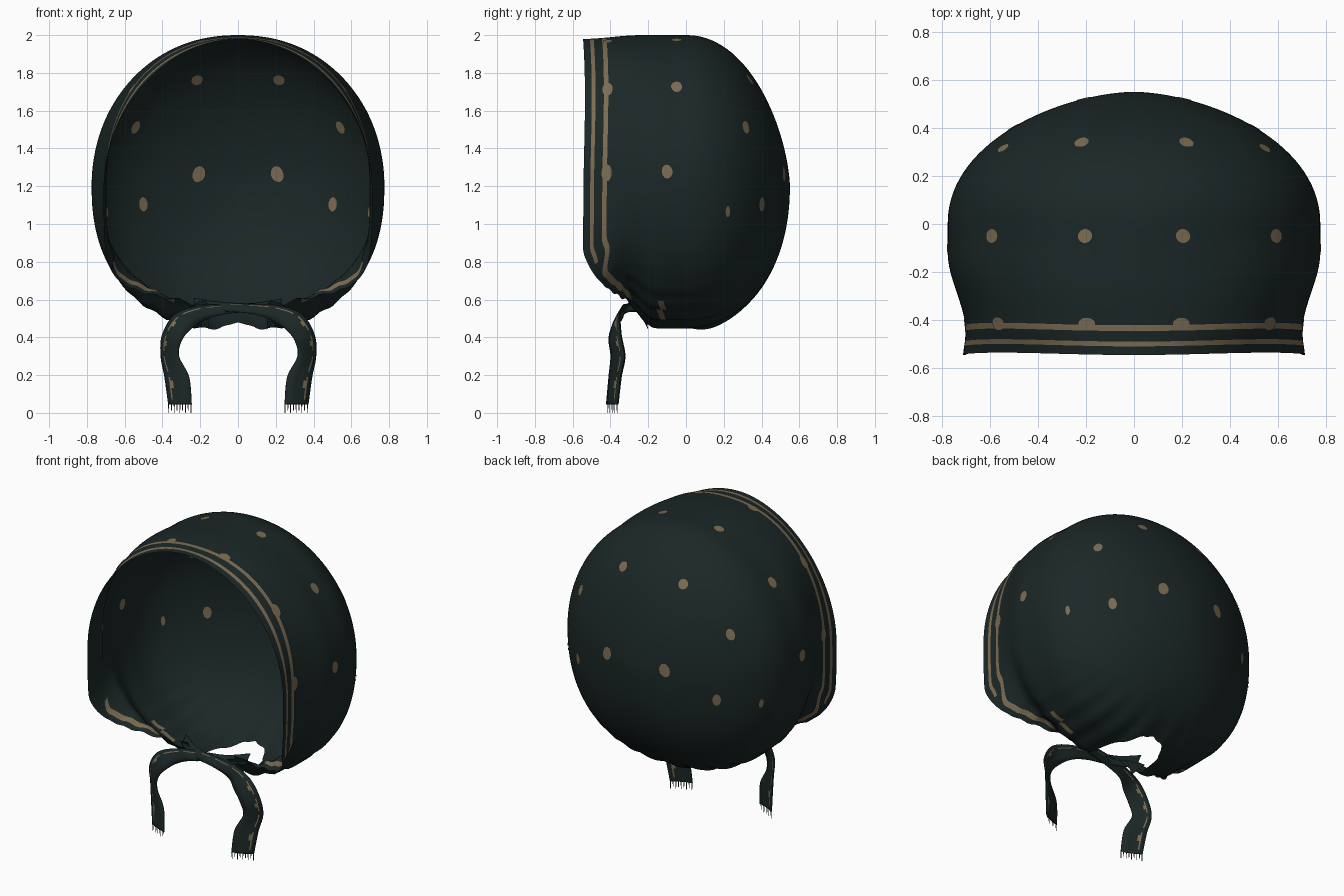
import bpy, math
from mathutils import Vector

if "Cube" in bpy.data.objects:
    bpy.data.objects.remove(bpy.data.objects["Cube"])

def material(name, rgb):
    m = bpy.data.materials.new(name)
    m.diffuse_color = (*rgb, 1)
    m.use_nodes = True
    m.node_tree.nodes["Principled BSDF"].inputs["Base Color"].default_value = m.diffuse_color
    return m

CLOTH = material("dark_teal_cloth", (0.0108, 0.0200, 0.0195))
TAN = material("tan_print", (0.20, 0.148, 0.084))
FRINGE = material("grey_fringe", (0.04, 0.045, 0.045))
BACK = 0.55            # y of the rearmost point
MID = 1.2              # height of the widest section

def make(name, verts, faces, mats, ids=None, mirror=False, smooth=True):
    me = bpy.data.meshes.new(name)
    me.from_pydata([tuple(v) for v in verts], [], faces)
    for m in mats:
        me.materials.append(m)
    for i, p in enumerate(me.polygons):
        p.use_smooth = smooth
        if ids:
            p.material_index = ids[i]
    ob = bpy.data.objects.new(name, me)
    bpy.context.collection.objects.link(ob)
    if mirror:
        mod = ob.modifiers.new("mirror", 'MIRROR')
        mod.merge_threshold = 0.0005
    return ob

def step(a, b, v):
    t = min(1, max(0, (v - a) / (b - a)))
    return t * t * (3 - 2 * t)

def surface(t, y):
    """Hood surface: t is the angle from the top, y the depth."""
    q = max(0, y) / BACK
    k = max(0.0, 1 - q ** 2)
    w = (0.70 + 0.075 * step(-0.45, -0.12, y) + 0.012 * step(-0.45, -0.56, y))
    w *= max(0.0, 1 - q ** 2.1) ** 0.59
    s, c = max(0, math.sin(t)), math.cos(t)
    if c >= 0:
        top = (0.78 + 0.02 * step(-0.54, -0.24, y)) * max(0.0, 1 - q ** 2.1) ** 0.63
        n = 1.92 + 0.30 * step(-0.545, -0.42, y) - 0.20 * step(-0.38, 0.0, y)
        return Vector((w * s ** (2 / n), y, MID + top * c ** (2 / n)))
    n = 4 - 1.7 * step(-0.54, -0.28, y)
    low = 0.432 + 0.138 * (1 - step(-0.33, -0.16, y)) - 0.35 * max(0, -0.3 - y)
    h = (MID - low) * k ** 0.47
    # gathered folds round the neck
    fold = 0.009 * math.cos(34 * t) * step(2.0, 2.8, t) * (1 - step(0.1, 0.4, y))
    return Vector((w * s ** (2 / n), y, MID - h * (-c) ** (2 / n) + fold))

# ---- hood: columns from the rim to the back, half then mirrored
columns = []
SIDE, NECK = 1.81, 0.21
for i in range(73):
    t = (math.pi - NECK) * i / 72
    y0 = -0.545 + 0.01 * math.sin(min(t / SIDE, 1) * math.pi) ** 2
    if t > SIDE:
        y0 += 0.265 * (t - SIDE) / (math.pi - NECK - SIDE)
    columns.append((t, y0))
for i in range(1, 17):
    a = i / 16 * math.pi / 2
    columns.append((math.pi - NECK * math.cos(a),
                    -0.28 + 0.46 * math.sin(a) + 0.012 * math.sin(12 * a)))

# rim rows holding the stripes: (offset on the sides, offset under the cheek)
BANDS = [(0, 0), (0.036, 0.010), (0.056, 0.018), (0.100, 0.028), (0.124, 0.056)]
ROWS = 44
verts, faces, ids = [], [], []
hem, hem_faces = [], []
for t, y0 in columns:
    f = step(1.85, 2.15, t)
    ys = [y0 + a + (b - a) * f for a, b in BANDS]
    start = ys[-1]
    if t < 2.0:
        for y in [*ys, start + 0.012]:
            p = surface(t, y)
            hem.append((p.x * 0.995, p.y + 0.001, MID + (p.z - MID) * 0.995))
    ys += [start + (BACK - start) * math.sin(j / ROWS * math.pi / 2) for j in range(1, ROWS + 1)]
    verts += [surface(t, y) for y in ys]
per = len(BANDS) + ROWS
for i in range(len(columns) - 1):
    t = columns[i][0]
    for j in range(per - 1):
        a = i * per + j
        if j == per - 2:
            faces.append((a, a + 1, a + per))
        else:
            faces.append((a, a + 1, a + per + 1, a + per))
        y = (verts[a].y + verts[a + 1].y) / 2
        stripe = (j == 1 and t < 1.95) or (j == 3 and t < 2.7)
        streak = 2.43 < t < 2.68 and abs(y + 0.13) < 0.014
        ids.append(1 if stripe or streak else 0)
make("hood", verts, faces, [CLOTH, TAN], ids, mirror=True)

# ---- plain hem facing inside the rim
m = len(BANDS) + 1
for i in range(len(hem) // m - 1):
    for j in range(m - 1):
        a = i * m + j
        hem_faces.append((a, a + m, a + m + 1, a + 1))
make("inner_hem", hem, hem_faces, [CLOTH], mirror=True)

# ---- printed dots: thin plates that show on both sides of the cloth
def dot(verts, faces, t, y, rt, ry, n=14):
    e = 0.004
    dt = (surface(t + e, y) - surface(t - e, y)) / (2 * e)
    dy = (surface(t, y + e) - surface(t, y - e)) / (2 * e)
    normal = dt.cross(dy).normalized()
    for side in (0.003, -0.003):
        base = len(verts)
        verts.append(surface(t, y) + normal * side)
        for i in range(n):
            a = math.tau * i / n
            p = surface(t + rt * math.cos(a) / dt.length, y + ry * math.sin(a) / dy.length)
            verts.append(p + normal * side)
        ring = [(base, base + 1 + i, base + 1 + (i + 1) % n) for i in range(n)]
        faces.extend(ring if side > 0 else [f[::-1] for f in ring])

verts, faces = [], []
# angle, depth, half height, half depth
spots = [(0.26, -0.05, 0.031, 0.029), (0.86, -0.05, 0.036, 0.029), (1.48, -0.10, 0.037, 0.029),
         (0.37, 0.338, 0.031, 0.032), (1.06, 0.315, 0.036, 0.026), (1.26, 0.518, 0.043, 0.034),
         (1.71, 0.40, 0.038, 0.026), (1.72, 0.22, 0.030, 0.014),
         (0.245, -0.415, 0.036, 0.026), (0.90, -0.415, 0.042, 0.028), (1.50, -0.42, 0.045, 0.028)]
for s in spots:
    dot(verts, faces, *s)
make("printed_dots", verts, faces, [TAN], mirror=True)

# ---- tie straps: ribbons along (centre, half width) stations
STATIONS = [
    ((-0.23, -0.22, 0.57), (0.00, 0.02, 0.035)),
    ((-0.10, -0.28, 0.56), (0.00, 0.015, 0.024)),
    ((0.06, -0.31, 0.55), (0.00, 0.02, 0.024)),
    ((0.19, -0.335, 0.53), (0.015, 0.01, 0.038)),
    ((0.29, -0.37, 0.485), (0.045, 0.02, 0.037)),
    ((0.35, -0.375, 0.40), (0.052, 0.03, 0.015)),
    ((0.362, -0.36, 0.30), (0.048, 0.035, 0.0)),
    ((0.325, -0.375, 0.19), (0.065, 0.03, 0.0)),
    ((0.308, -0.39, 0.045), (0.062, 0.028, 0.0)),
]

def spline(pts, u):
    i = min(int(u), len(pts) - 2)
    f = u - i
    p0, p1, p2, p3 = (Vector(pts[min(max(k, 0), len(pts) - 1)]) for k in range(i - 1, i + 3))
    return 0.5 * (2 * p1 + (p2 - p0) * f + (2 * p0 - 5 * p1 + 4 * p2 - p3) * f * f
                  + (3 * p1 - p0 - 3 * p2 + p3) * f ** 3)

def strap(name, sign, lift):
    across = [-1, -0.3, 0.35, 0.55, 0.66, 1]
    n = 64
    verts, faces, ids = [], [], []
    for i in range(n + 1):
        u = (len(STATIONS) - 1) * i / n
        c = spline([s[0] for s in STATIONS], u)
        h = spline([s[1] for s in STATIONS], u)
        c.y -= lift * max(0, 1 - abs(u - 1.5) / 2)
        for v in across:
            p = c + h * v
            p.y -= 0.008 * (1 - v * v)
            verts.append((sign * p.x, p.y, p.z))
    m = len(across)
    for i in range(n):
        for j in range(m - 1):
            a = i * m + j
            faces.append((a, a + 1, a + m + 1, a + m))
            line = j == 3 and i > 10 and i % 8 < 6
            patch = j in (2, 3) and i in (34, 35, 42, 43, 57, 58)
            ids.append(1 if line or patch else 0)
    ob = make(name, verts, faces, [CLOTH, TAN], ids)
    mod = ob.modifiers.new("thickness", 'SOLIDIFY')
    mod.thickness = 0.006
    # loose threads at the cut end
    c, h = Vector(STATIONS[-1][0]), Vector(STATIONS[-1][1])
    verts, faces = [], []
    for i in range(9):
        p = c + h * (-0.95 + 1.9 * i / 8)
        b = len(verts)
        low = 0.0 if i % 2 == 0 else 0.012
        for d, z in ((-0.05, 0.055), (0.05, 0.055), (0.03, low), (-0.03, low)):
            verts.append((sign * (p.x + h.x * d), p.y + h.y * d, z))
        faces.append((b, b + 1, b + 2, b + 3))
    make(name + "_fringe", verts, faces, [FRINGE], smooth=False)

strap("right_tie", 1, 0.02)
strap("left_tie", -1, 0.0)

# ---- gathered tufts where the ties leave the hood
verts, faces = [], []
for a, b, c in (((0.17, -0.28, 0.60), (0.27, -0.22, 0.56), (0.15, -0.20, 0.44)),
                ((0.12, -0.29, 0.57), (0.21, -0.26, 0.59), (0.19, -0.22, 0.48))):
    k = len(verts)
    verts += [a, b, c]
    faces.append((k, k + 1, k + 2))
make("neck_gathers", verts, faces, [CLOTH], mirror=True)
